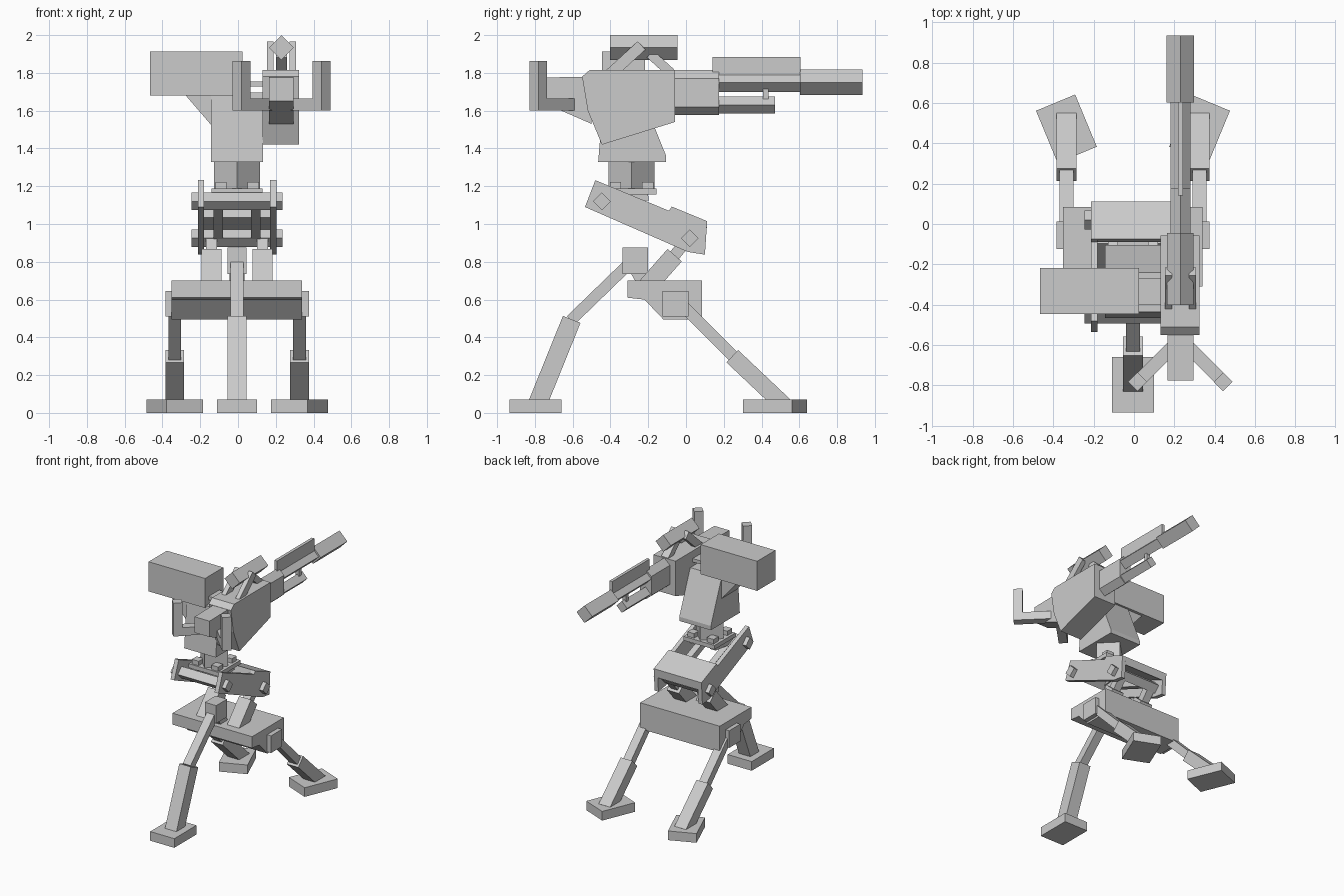
import bpy, bmesh, math
from mathutils import Vector

if "Cube" in bpy.data.objects:
    bpy.data.objects.remove(bpy.data.objects["Cube"])

CX = -0.005   # centre line of the walker base
GX = 0.23     # centre line of the gun


def make(name, verts, faces):
    me = bpy.data.meshes.new(name)
    me.from_pydata([tuple(v) for v in verts], [], faces)
    bm = bmesh.new()
    bm.from_mesh(me)
    bmesh.ops.recalc_face_normals(bm, faces=bm.faces)
    bm.to_mesh(me)
    bm.free()
    ob = bpy.data.objects.new(name, me)
    bpy.context.collection.objects.link(ob)
    return ob


def loft(name, a, b):
    """Closed solid between two matching outlines."""
    n = len(a)
    faces = [tuple(range(n)), tuple(range(n, 2 * n))]
    faces += [(i, (i + 1) % n, n + (i + 1) % n, n + i) for i in range(n)]
    return make(name, list(a) + list(b), faces)


def prism(name, axis, pts, lo, hi):
    """Extrude a profile along an axis: x -> (y,z), y -> (x,z), z -> (x,y)."""
    def put(t):
        if axis == 'x':
            return [(t, p, q) for p, q in pts]
        if axis == 'y':
            return [(p, t, q) for p, q in pts]
        return [(p, q, t) for p, q in pts]
    return loft(name, put(lo), put(hi))


def box(name, x0, x1, y0, y1, z0, z1):
    return prism(name, 'z', [(x0, y0), (x1, y0), (x1, y1), (x0, y1)], z0, z1)


def diamond(c, d, r):
    return [(c + r, d), (c, d + r), (c - r, d), (c, d - r)]


def beam(name, p, q, wu, wv, u=(1, 0, 0)):
    """Square bar from p to q, wu wide along u and wv wide across it."""
    p, q, u = Vector(p), Vector(q), Vector(u)
    v = (q - p).cross(u).normalized() * wv / 2
    u = u * wu / 2
    ring = [u + v, v - u, -u - v, u - v]
    return loft(name, [p + r for r in ring], [q + r for r in ring])


# Single rear leg
box("rear_foot", CX - .105, CX + .105, -.935, -.66, 0, .072)
beam("rear_leg_lower", (CX, -.785, .05), (CX, -.605, .495), .1, .1)
beam("rear_leg_upper", (CX, -.61, .49), (CX, -.28, .81), .068, .06)
box("rear_leg_hinge", CX - .05, CX + .05, -.335, -.2, .735, .875)
beam("rear_leg_bracket", (CX, -.27, .78), (CX, -.2, .66), .08, .08)

# Mirrored lower parts: splayed legs, struts, arm plates
for s, side in ((-1, "left"), (1, "right")):
    fx = CX + s * .33
    foot = box("foot_" + side, -.105, .105, -.14, .14, 0, .072)
    foot.location = (fx, .472, 0)
    foot.rotation_euler.z = -s * math.radians(22.5)
    beam("leg_lower_" + side, (fx, .52, .04), (fx, .245, .3), .1, .09)
    beam("leg_upper_" + side, (fx, .26, .29), (fx, -.04, .59), .068, .06)
    a, b = sorted((CX + s * .3, CX + s * .38))
    box("leg_hinge_" + side, a, b, -.125, .012, .51, .645)

    sx = CX + s * .135
    beam("lift_cylinder_" + side, (sx, -.245, .625), (sx, -.06, .835), .105, .1)
    beam("lift_piston_" + side, (sx, -.09, .8), (sx, .02, .93), .06, .06)
    a, b = sorted((CX + s * .175, CX + s * .208))
    prism("arm_plate_" + side, 'x',
          [(-.48, 1.232), (-.535, 1.09), (.01, .852), (.1, .838), (.112, 1.015),
           (-.075, 1.092), (-.09, 1.07)], a, b)
    beam("arm_rod_" + side, (CX + s * .1, -.445, 1.12), (CX + s * .1, .02, .93), .05, .05)
    beam("turntable_link_" + side, (CX + s * .09, -.45, 1.12),
         (CX + s * .09, -.2, 1.15), .05, .05)

# Base hull, arm cover and axles
prism("base_hull", 'x', [(-.31, .7), (.085, .7), (.085, .495), (-.12, .495),
                         (-.22, .6), (-.31, .61)], CX - .348, CX + .345)
prism("arm_cover", 'x', [(-.075, 1.092), (.112, 1.015), (.108, .95), (.08, .965),
                         (-.09, 1.035)], CX - .18, CX + .18)
prism("lower_axle", 'x', diamond(.02, .925, .047), CX - .24, CX + .24)
prism("upper_axle", 'x', diamond(-.445, 1.12, .047), CX - .24, CX + .24)

# Turntable
box("turntable_plate", CX - .135, CX + .135, -.415, -.155, 1.155, 1.187)
prism("turntable_post", 'z', diamond(CX, -.288, .121), 1.18, 1.335)
for sx in (-1, 1):
    for sy in (-1, 1):
        x, y = CX + sx * .085, -.288 + sy * .085
        box("turntable_bolt", x - .03, x + .03, y - .03, y + .03, 1.18, 1.222)

# Pedestal, ammunition box and feed
prism("pedestal", 'x', [(-.465, 1.327), (-.105, 1.327), (-.105, 1.36), (-.24, 1.695),
                        (-.435, 1.695)], -.143, .132)
prism("ammo_box_bracket", 'y', [(-.13, 1.51), (-.285, 1.69), (-.1, 1.69)], -.43, -.24)
box("ammo_box", -.467, .025, -.445, -.218, 1.68, 1.913)
box("ammo_feed", .0, .15, -.4, -.27, 1.728, 1.755)

# Gun body
prism("gun_body", 'x', [(-.55, 1.78), (-.51, 1.815), (-.058, 1.815), (-.058, 1.54),
                        (-.445, 1.42), (-.52, 1.6)], .131, .324)
prism("gun_rear", 'x', [(-.775, 1.775), (-.5, 1.78), (-.5, 1.53), (-.66, 1.6),
                        (-.775, 1.65)], .165, .295)

# Control handles
for s, side in ((-1, "left"), (1, "right")):
    end = Vector((GX + s * .212, -.782, 1.632))
    beam("handle_bar_" + side, (GX + s * .04, -.61, 1.632), end, .064, .065, (0, 0, 1))
    prism("handle_grip_" + side, 'z', diamond(end.x, end.y, .047), 1.6, 1.862)

# Barrel group
prism("barrel_shroud", 'y', [(GX - .05, 1.62), (GX, 1.577), (GX + .05, 1.62), (GX + .05, 1.77),
                             (GX, 1.815), (GX - .05, 1.77)], -.1, .175)
prism("barrel", 'y', diamond(GX, 1.75, .05), .04, .62)
prism("muzzle", 'y', diamond(GX, 1.75, .068), .603, .935)
box("barrel_shield", GX - .012, GX + .012, .14, .605, 1.77, 1.885)
prism("gas_tube", 'y', diamond(GX, 1.63, .046), .04, .47)
box("gas_tube_link", GX - .015, GX + .015, .408, .438, 1.64, 1.73)

# Sight and its mounts
prism("sight", 'y', diamond(GX, 1.934, .066), -.402, -.045)
for s, side in ((-1, "left"), (1, "right")):
    beam("sight_arm_" + side, (GX + s * .06, -.405, 1.79), (GX + s * .06, -.235, 1.945), .035, .06)
beam("sight_front_mount", (GX, -.19, 1.9), (GX, -.08, 1.8), .06, .05)
